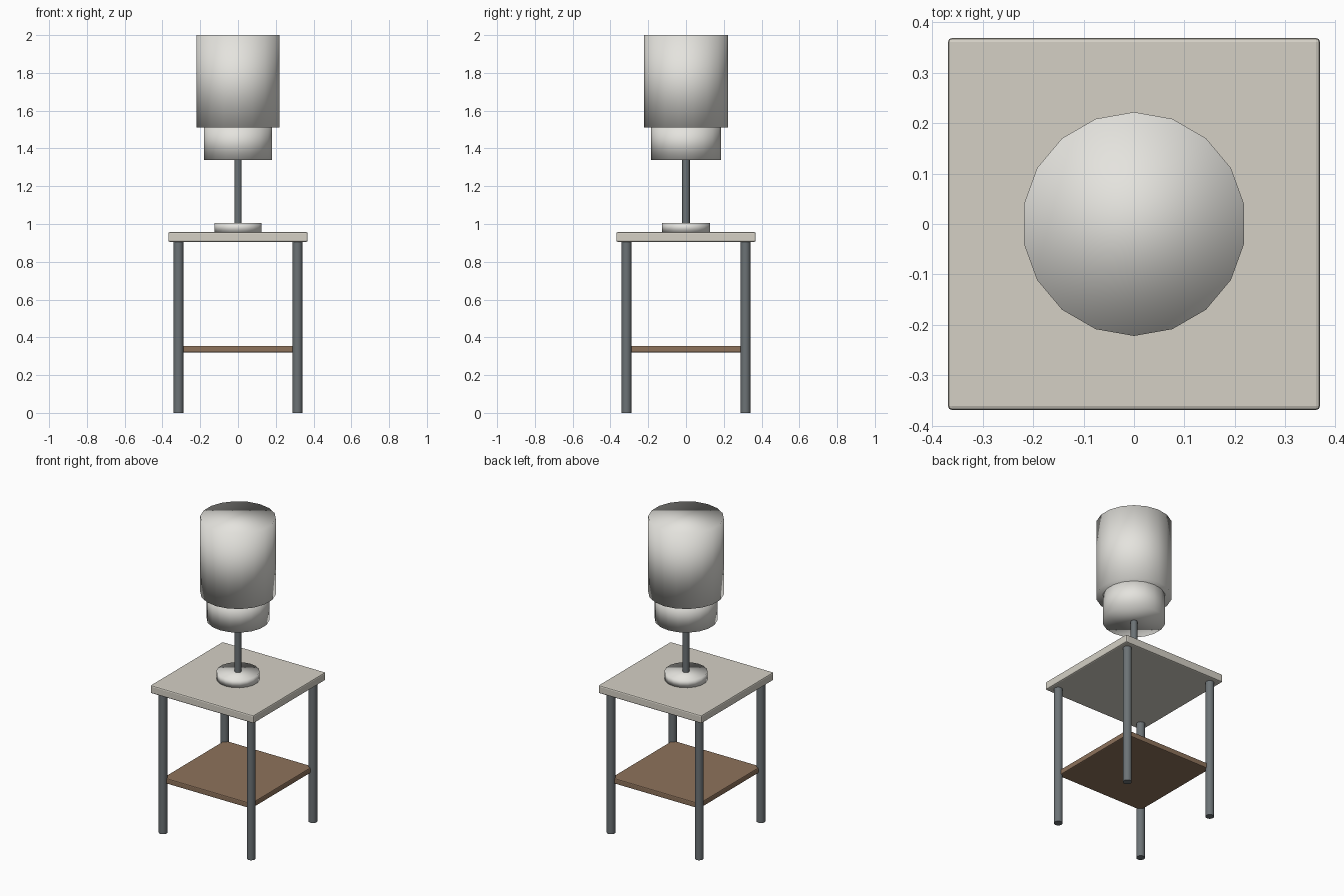
import bpy

if "Cube" in bpy.data.objects:
    bpy.data.objects.remove(bpy.data.objects["Cube"])

def material(name, rgb):
    m = bpy.data.materials.new(name)
    m.diffuse_color = (*rgb, 1)
    m.use_nodes = True
    m.node_tree.nodes["Principled BSDF"].inputs["Base Color"].default_value = m.diffuse_color
    return m

STEEL = material("steel", (0.15, 0.17, 0.18))
STONE = material("pale_top", (0.66, 0.63, 0.56))
WOOD = material("wood", (0.27, 0.17, 0.105))
SHADE = material("lamp_white", (0.78, 0.77, 0.73))

def cylinder(name, r, z0, z1, mat, xy=(0, 0), sides=18, soft=False):
    bpy.ops.mesh.primitive_cylinder_add(vertices=sides, radius=r, depth=z1 - z0,
                                        location=(*xy, (z0 + z1) / 2))
    ob = bpy.context.object
    ob.name = name
    ob.data.materials.append(mat)
    if soft:  # fully smooth, caps included
        bpy.ops.object.shade_smooth()
    else:
        bpy.ops.object.shade_smooth_by_angle()
    return ob

def slab(name, half, z0, z1, mat, bevel):
    bpy.ops.mesh.primitive_cube_add(size=1, location=(0, 0, (z0 + z1) / 2))
    ob = bpy.context.object
    ob.name = name
    ob.scale = (2 * half, 2 * half, z1 - z0)
    bpy.ops.object.transform_apply(location=False, rotation=False, scale=True)
    mod = ob.modifiers.new("soft_edges", 'BEVEL')
    mod.width = bevel
    mod.segments = 2
    ob.data.materials.append(mat)
    return ob

# Table
slab("table_top", 0.369, 0.905, 0.957, STONE, 0.008)
slab("lower_shelf", 0.315, 0.32, 0.355, WOOD, 0.006)
for side, x in (("left", -0.315), ("right", 0.315)):
    for end, y in (("front", -0.315), ("back", 0.315)):
        cylinder(f"{end}_{side}_leg", 0.026, 0, 0.91, STEEL, (x, y))

# Lamp
cylinder("lamp_base", 0.127, 0.957, 1.005, SHADE, soft=True)
cylinder("lamp_pole", 0.02, 1.0, 1.36, STEEL)
cylinder("lower_shade", 0.184, 1.34, 1.53, SHADE, soft=True)
cylinder("upper_shade", 0.222, 1.51, 2.0, SHADE, soft=True)
